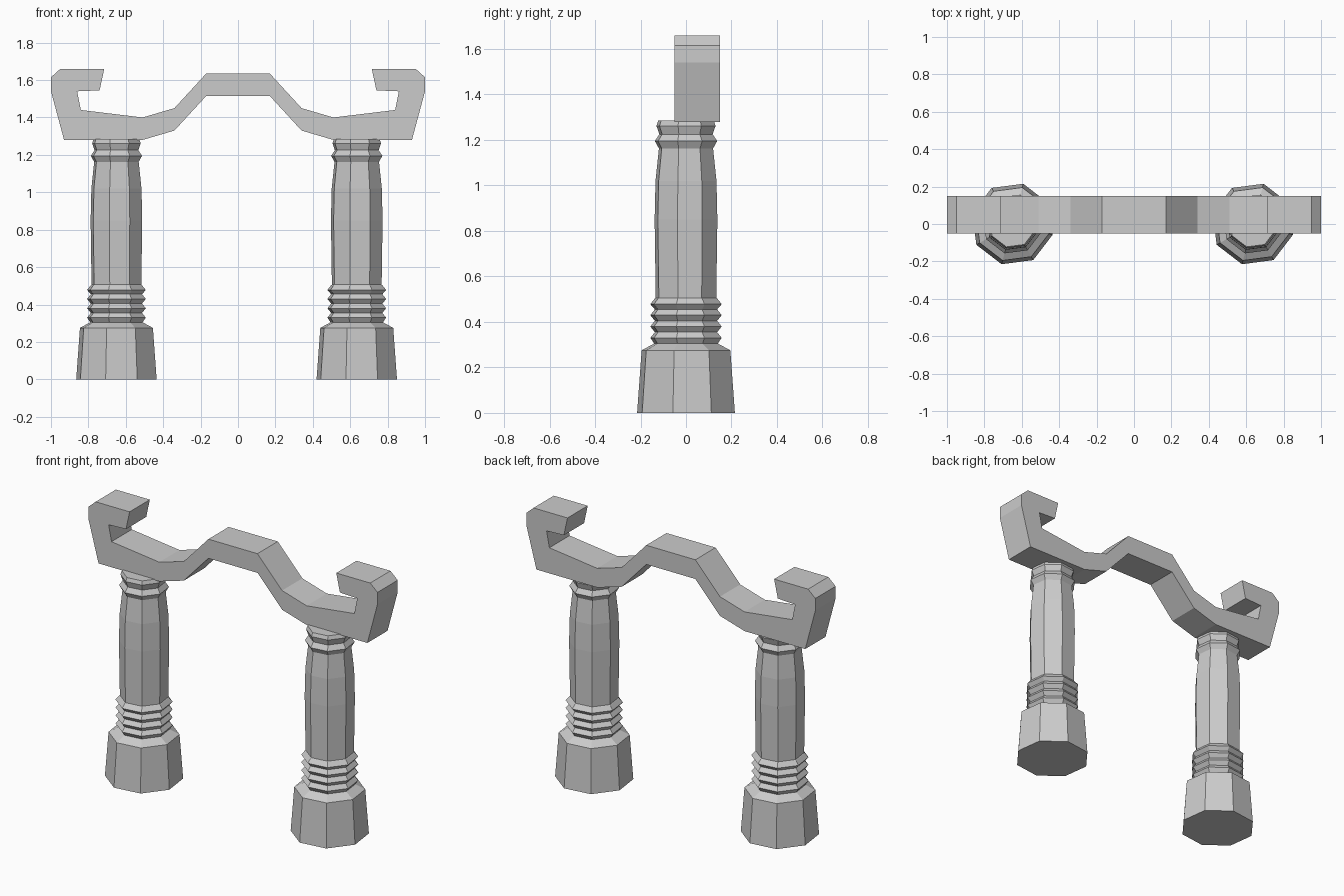
import bpy, bmesh, math

if "Cube" in bpy.data.objects:
    bpy.data.objects.remove(bpy.data.objects["Cube"])

grey = bpy.data.materials.new("stone grey")
grey.diffuse_color = (0.6, 0.6, 0.6, 1)
grey.use_nodes = True
grey.node_tree.nodes["Principled BSDF"].inputs["Base Color"].default_value = grey.diffuse_color


def finish(bm, name):
    bmesh.ops.recalc_face_normals(bm, faces=bm.faces)
    me = bpy.data.meshes.new(name)
    bm.to_mesh(me)
    bm.free()
    me.materials.append(grey)
    ob = bpy.data.objects.new(name, me)
    bpy.context.collection.objects.link(ob)
    return ob


# Turned eight-sided column: (half width, height) profile
PROFILE = [(0.215, 0), (0.195, 0.275), (0.14, 0.305)]
for z in (0.33, 0.38, 0.43, 0.478):           # stacked rings
    PROFILE += [(0.157, z), (0.137, z + 0.025)]
PROFILE += [(0.133, 0.506), (0.138, 0.85), (0.134, 1.02), (0.119, 1.163),
            (0.137, 1.195), (0.117, 1.225), (0.13, 1.262), (0.122, 1.285)]


def column(name, cx):
    bm = bmesh.new()
    rings = []
    for half, z in PROFILE:
        r = half / math.cos(math.radians(15))
        rings.append([bm.verts.new((cx + r * math.cos(a), r * math.sin(a), z))
                      for a in (math.radians(30 + 45 * i) for i in range(8))])
    for lo, hi in zip(rings, rings[1:]):
        for i in range(8):
            j = (i + 1) % 8
            bm.faces.new((lo[i], lo[j], hi[j], hi[i]))
    bm.faces.new(rings[0][::-1])
    bm.faces.new(rings[-1])
    return finish(bm, name)


column("left_column", -0.65)
column("right_column", 0.635)

# Hooked crossbeam: right half outline, mirrored and extruded in depth
top = [(0.17, 1.635), (0.34, 1.45), (0.51, 1.40), (0.84, 1.44), (0.86, 1.54),
       (0.74, 1.545), (0.715, 1.66)]
outer = [(0.95, 1.66), (1.0, 1.615), (1.0, 1.54), (0.93, 1.28), (0.51, 1.28),
         (0.34, 1.33), (0.17, 1.515)]
half = top + outer
outline = half + [(-x, z) for x, z in reversed(half)]
bm = bmesh.new()
face = bm.faces.new([bm.verts.new((x, -0.05, z)) for x, z in outline])
ext = bmesh.ops.extrude_face_region(bm, geom=[face], use_keep_orig=True)
bmesh.ops.translate(bm, vec=(0, 0.2, 0),
                    verts=[g for g in ext["geom"] if isinstance(g, bmesh.types.BMVert)])
bmesh.ops.triangulate(bm, faces=[f for f in bm.faces if len(f.verts) > 4])
finish(bm, "crossbeam")
